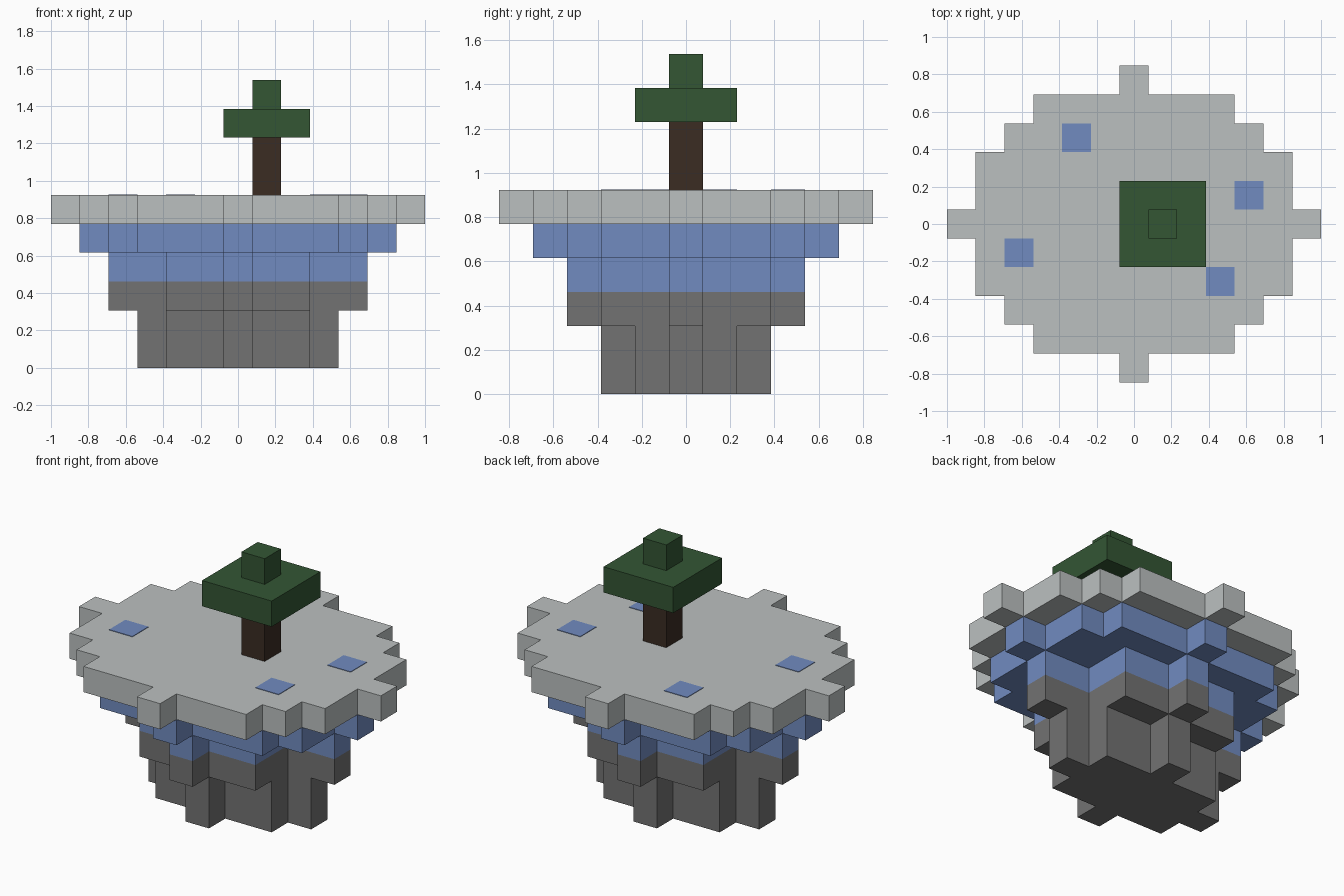
import bpy, bmesh

cube = bpy.data.objects.get("Cube")
if cube:
    bpy.data.objects.remove(cube)

U = 2 / 13  # size of one block


def material(name, rgb):
    m = bpy.data.materials.new(name)
    m.use_nodes = True
    m.diffuse_color = (*rgb, 1)
    m.node_tree.nodes["Principled BSDF"].inputs["Base Color"].default_value = (*rgb, 1)
    return m


snow = material("pale_grey", (0.50, 0.53, 0.53))
ice = material("blue", (0.165, 0.26, 0.53))
rock = material("dark_grey", (0.17, 0.17, 0.17))
bark = material("brown", (0.043, 0.025, 0.016))
leaf = material("green", (0.033, 0.092, 0.034))


def finish(name, bm, mat):
    mesh = bpy.data.meshes.new(name)
    bm.to_mesh(mesh)
    bm.free()
    mesh.materials.append(mat)
    obj = bpy.data.objects.new(name, mesh)
    bpy.context.collection.objects.link(obj)
    return obj


def slab(name, half_widths, z0, z1, mat):
    """Stepped slab: half_widths[j] is the reach in blocks of rows j and -j."""
    quarter = []
    for j, w in enumerate(half_widths):
        quarter += [(w + 0.5, j - 0.5 if j else 0), (w + 0.5, j + 0.5)]
    # Drop points that lie on a straight edge or on the axis
    quarter = [p for p in quarter[1:] if quarter.count(p) == 1]
    pts = [p for i, p in enumerate(quarter)
           if not (0 < i < len(quarter) - 1
                   and quarter[i - 1][0] == p[0] == quarter[i + 1][0])]
    half = pts + [(-x, y) for x, y in reversed(pts)]
    outline = half + [(-x, -y) for x, y in half]
    bm = bmesh.new()
    base = bm.faces.new([bm.verts.new((x * U, y * U, z0 * U)) for x, y in outline])
    top = bmesh.ops.extrude_face_region(bm, geom=[base])["geom"]
    bmesh.ops.translate(bm, vec=(0, 0, (z1 - z0) * U),
                        verts=[v for v in top if isinstance(v, bmesh.types.BMVert)])
    bmesh.ops.recalc_face_normals(bm, faces=bm.faces)
    return finish(name, bm, mat)


def box(name, x, y, z0, z1, width, mat):
    bm = bmesh.new()
    bmesh.ops.create_cube(bm, size=1)
    for v in bm.verts:
        v.co.x = (x + v.co.x * width) * U
        v.co.y = (y + v.co.y * width) * U
        v.co.z = (z0 if v.co.z < 0 else z1) * U
    return finish(name, bm, mat)


# Floating island, from the bottom up
slab("rock_base", [3, 2, 0], 0, 2, rock)
slab("rock_ledge", [4, 2, 2, 0], 2, 3, rock)
slab("ice_lower", [4, 2, 2, 0], 3, 4, ice)
slab("ice_upper", [5, 4, 4, 3, 0], 4, 5, ice)
slab("snow_top", [6, 5, 5, 4, 3, 0], 5, 6, snow)

# Blue patches on the ground
for i, (x, y) in enumerate([(-2, 3), (4, 1), (-4, -1), (3, -2)]):
    box(f"ice_patch_{i + 1}", x, y, 6, 6.02, 1, ice)

# Tree
box("trunk", 1, 0, 6, 8, 1, bark)
box("leaves_wide", 1, 0, 8, 9, 3, leaf)
box("leaves_tip", 1, 0, 9, 10, 1, leaf)
